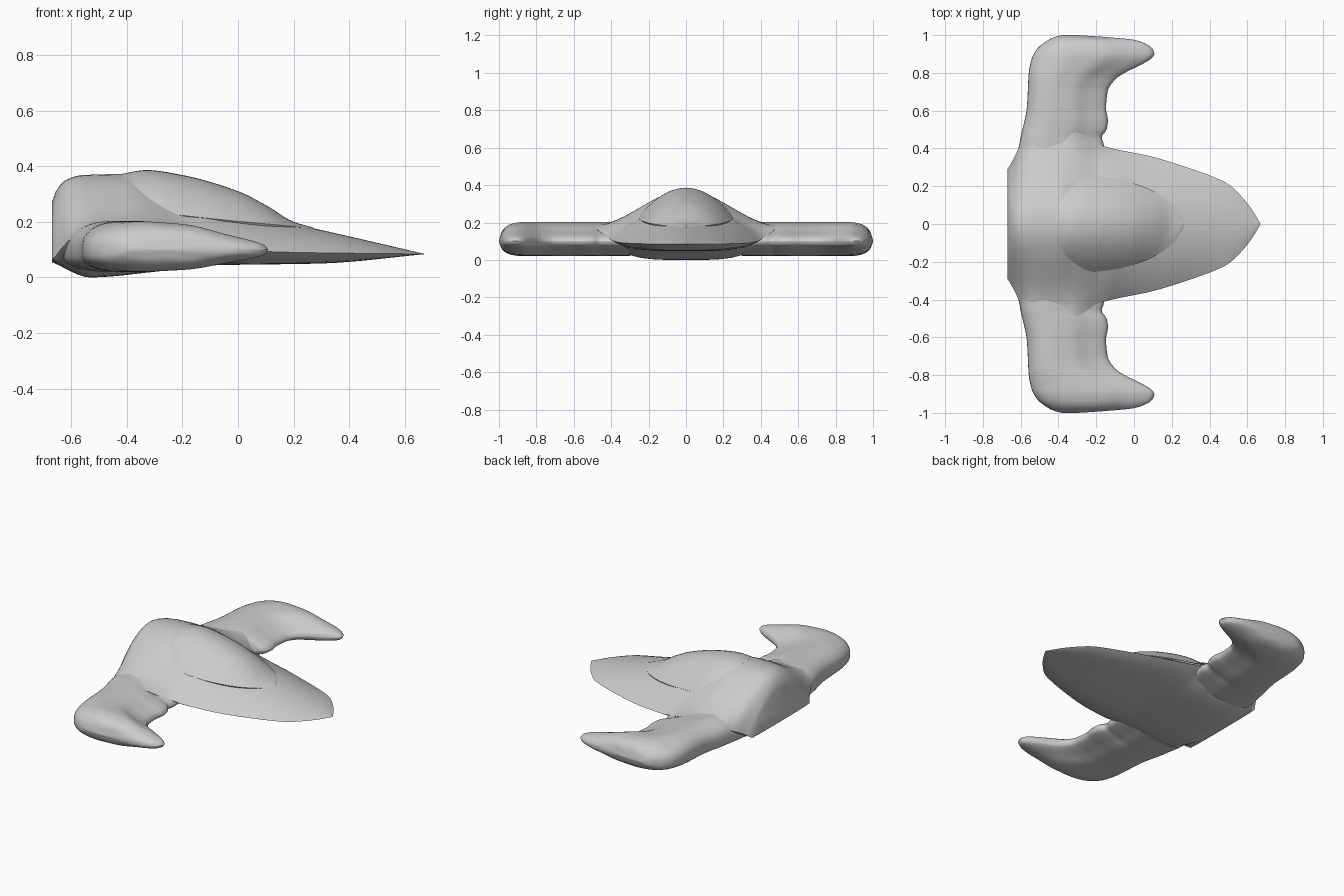
import bpy, bmesh, math

if "Cube" in bpy.data.objects:
    bpy.data.objects.remove(bpy.data.objects["Cube"])

grey = bpy.data.materials.new("hull grey")
grey.diffuse_color = (0.6, 0.6, 0.6, 1)
grey.use_nodes = True
grey.node_tree.nodes["Principled BSDF"].inputs["Base Color"].default_value = grey.diffuse_color


def curve(*pts):
    """Smooth, overshoot-free interpolation through (position, value) pairs."""
    d = [(b[1] - a[1]) / (b[0] - a[0]) for a, b in zip(pts, pts[1:])]
    m = [d[0]] + [2 * a * b / (a + b) if a * b > 0 else 0 for a, b in zip(d, d[1:])] + [d[-1]]

    def value(x):
        x = min(max(x, pts[0][0]), pts[-1][0])
        i = 0
        while i < len(pts) - 2 and x > pts[i + 1][0]:
            i += 1
        h = pts[i + 1][0] - pts[i][0]
        s = (x - pts[i][0]) / h
        return ((2 * s**3 - 3 * s**2 + 1) * pts[i][1] + (s**3 - 2 * s**2 + s) * h * m[i]
                + (3 * s**2 - 2 * s**3) * pts[i + 1][1] + (s**3 - s**2) * h * m[i + 1])
    return value


def loft(name, rings, angle=40):
    """Skin a list of closed rings and cap both ends."""
    bm = bmesh.new()
    vs = [[bm.verts.new(p) for p in r] for r in rings]
    n = len(vs[0])
    for a, b in zip(vs, vs[1:]):
        for i in range(n):
            j = (i + 1) % n
            bm.faces.new((a[i], a[j], b[j], b[i]))
    bm.faces.new(vs[0])
    bm.faces.new(vs[-1])
    bmesh.ops.remove_doubles(bm, verts=bm.verts, dist=0.0001)
    bmesh.ops.recalc_face_normals(bm, faces=bm.faces)
    me = bpy.data.meshes.new(name)
    bm.to_mesh(me)
    bm.free()
    me.materials.append(grey)
    ob = bpy.data.objects.new(name, me)
    bpy.context.collection.objects.link(ob)
    bpy.ops.object.select_all(action='DESELECT')
    ob.select_set(True)
    bpy.context.view_layer.objects.active = ob
    bpy.ops.object.shade_smooth_by_angle(angle=math.radians(angle))
    return ob


def span(a, b, n):
    return [a + (b - a) * i / n for i in range(n + 1)]


# Hull: cross-sections along x, bell shaped at the back, domed and sharp-edged at the nose
width = curve((-.67, .29), (-.64, .34), (-.6, .42), (-.55, .48), (-.45, .5), (-.32, .49), (-.17, .415),
              (.1, .355), (.3, .293), (.43, .245), (.5, .21), (.56, .155), (.62, .083), (.67, .001))
edge = curve((-.67, .06), (-.6, .14), (-.52, .185), (-.35, .185), (-.2, .13), (-.1, .105), (.2, .09), (.67, .084))
top = curve((-.67, .27), (-.655, .31), (-.62, .35), (-.56, .368), (-.4, .372), (-.3, .335), (-.2, .3),
            (-.1, .27), (0, .24), (.1, .213), (.22, .188), (.67, .085))
low = curve((-.67, .055), (-.53, 0), (-.3, .02), (-.1, .043), (.3, .05), (.67, .083))
dome = curve((-.67, 1), (-.62, .6), (-.54, 0), (-.35, 0), (-.2, .6), (-.1, 1), (.67, 1))


def hull_ring(x):
    w, e, h, l, k = (f(x) for f in (width, edge, top, low, dome))
    ring = []
    for a in span(-math.pi / 2, math.pi / 2, 40):
        t = math.sin(a)
        g = k * (1 - t * t) + (1 - k) * .5 * (1 + math.cos(math.pi * t))
        ring.append((x, t * w, e + (h - e) * g))
    for a in span(math.pi / 2, -math.pi / 2, 24)[1:-1]:
        t = math.sin(a)
        ring.append((x, t * w, e - (e - l) * (1 - t**4)))
    return ring


loft("hull", [hull_ring(x) for x in span(-.67, .67, 90)])

# Canopy: raised teardrop dome sitting on the hull
c_width = curve((-.42, .16), (-.4, .195), (-.36, .228), (-.25, .255), (-.1, .24), (0, .215), (.1, .175),
                (.2, .108), (.25, .05), (.27, .001))
c_base = curve((-.42, .32), (-.38, .27), (-.3, .238), (-.1, .212), (.2, .183), (.27, .175))
c_top = curve((-.42, .372), (-.33, .386), (-.2, .368), (0, .31), (.1, .26), (.2, .2), (.27, .18))


def canopy_ring(x):
    w, b, h = c_width(x), c_base(x), c_top(x)
    ts = [math.sin(a) for a in span(-math.pi / 2, math.pi / 2, 28)]
    arch = [(x, t * w, b + (h - b) * (1 - t * t)) for t in ts]
    return arch + [(x, w * .9, b - .03), (x, -w * .9, b - .03)]


loft("canopy", [canopy_ring(x) for x in span(-.42, .27, 46)])

# Wings: teardrop sections along y, with the outer end sweeping forward into a horn
back = curve((.3, -.63), (.46, -.6), (.62, -.567), (.8, -.557), (.88, -.54), (.93, -.51), (.97, -.46),
             (.99, -.42), (1, -.38))
front = curve((.3, -.16), (.42, -.16), (.46, -.172), (.5, -.145), (.55, -.138), (.61, -.148), (.7, -.14),
              (.765, -.1), (.8, -.05), (.825, 0), (.85, .05), (.875, .09), (.9, .108), (.93, .097),
              (.95, .07), (.975, 0), (.99, -.15), (1, -.3))
thick = curve((.3, 1), (.88, 1), (.93, .92), (.96, .78), (.985, .5), (1, .05))
fall = curve((0, 1), (.35, .88), (.65, .55), (.9, .28), (.97, .16), (1, 0))  # taper towards the front


def wing_ring(y, side):
    b, f, k = back(y), front(y), thick(y)
    peak = b + .32 * (f - b)
    upper = []
    for a in span(0, math.pi / 2, 12)[:-1]:
        upper.append((peak - (peak - b) * math.cos(a), math.sin(a) ** .8))
    for a in span(0, math.pi / 2, 20):
        s = math.sin(a)
        upper.append((peak + (f - peak) * s, fall(s)))
    pts = [(x, .1 + .102 * k * v) for x, v in upper]
    pts += [(x, .1 - .08 * k * v ** .8) for x, v in upper[-2:0:-1]]
    return [(x, side * y, z) for x, z in pts]


stations = span(.3, .7, 24) + span(.71, .94, 23) + span(.945, 1, 14)
for side, name in ((1, "left_wing"), (-1, "right_wing")):
    loft(name, [wing_ring(y, side) for y in stations], 50)
